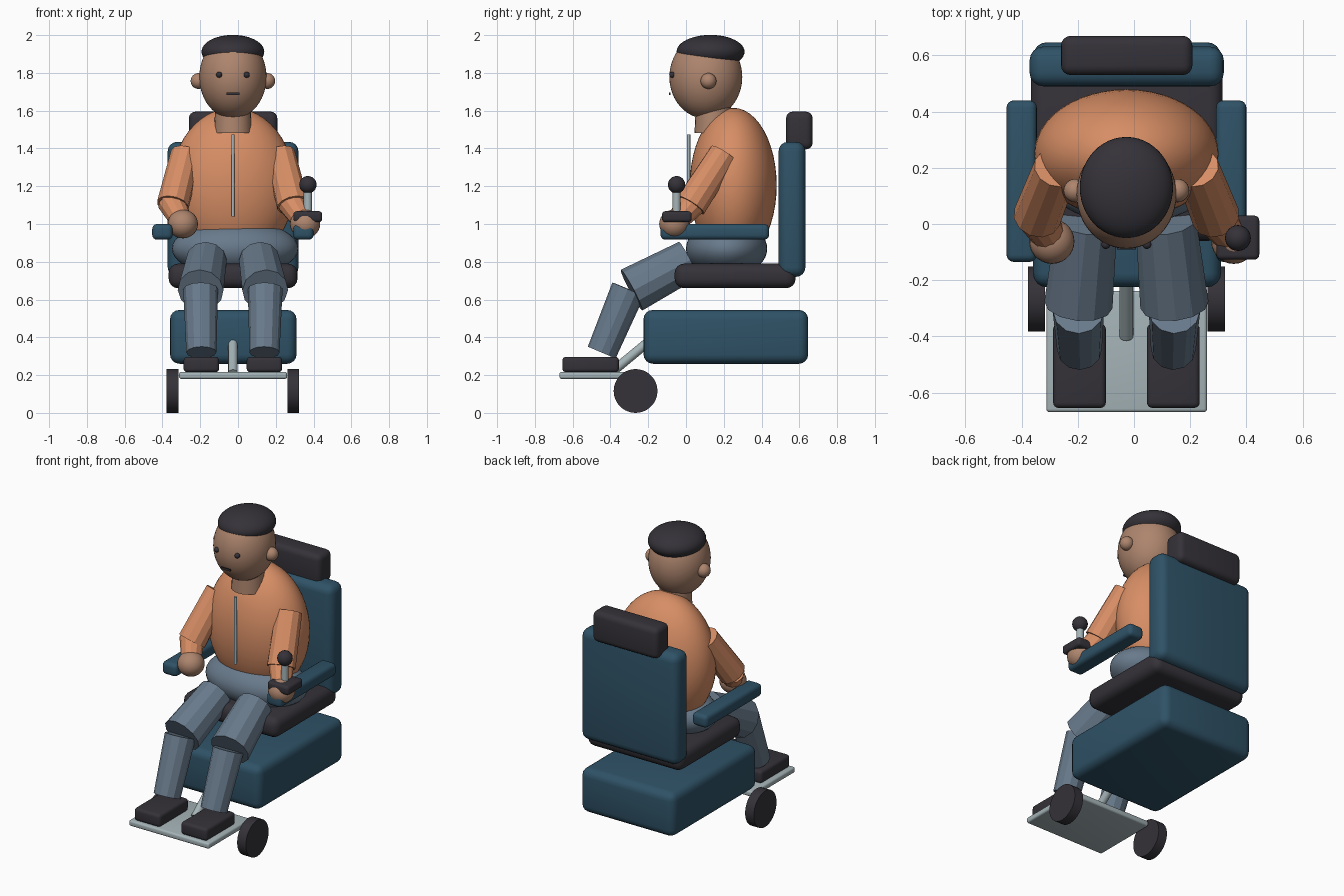
import bpy
import math
from mathutils import Vector

if "Cube" in bpy.data.objects:
    bpy.data.objects.remove(bpy.data.objects["Cube"])

CX = -0.027  # centre line of chair and sitter


def mat(name, r, g, b):
    m = bpy.data.materials.new(name)
    m.diffuse_color = (r, g, b, 1)
    m.use_nodes = True
    m.node_tree.nodes["Principled BSDF"].inputs["Base Color"].default_value = m.diffuse_color
    return m


NAVY = mat("navy_blue", 0.028, 0.085, 0.135)
DARK = mat("charcoal", 0.035, 0.032, 0.04)
METAL = mat("light_metal", 0.38, 0.46, 0.48)
ORANGE = mat("orange_cloth", 0.68, 0.27, 0.13)
SKIN = mat("skin", 0.42, 0.235, 0.155)
CLOTH = mat("blue_grey_cloth", 0.14, 0.195, 0.26)


def finish(name, m, smooth_angle=None):
    o = bpy.context.object
    o.name = name
    o.data.materials.append(m)
    if smooth_angle:
        bpy.ops.object.shade_smooth_by_angle(angle=math.radians(smooth_angle))
    return o


def box(name, m, x, y, z, bevel=0.0):
    """Rounded box from (min, max) ranges."""
    bpy.ops.mesh.primitive_cube_add(
        size=1, location=[(a + b) / 2 for a, b in (x, y, z)])
    o = bpy.context.object
    o.scale = [b - a for a, b in (x, y, z)]
    bpy.ops.object.transform_apply(location=False, rotation=False, scale=True)
    if bevel:
        mod = o.modifiers.new("round", 'BEVEL')
        mod.width = bevel
        mod.segments = 4
        bpy.ops.object.modifier_apply(modifier="round")
    return finish(name, m, 35)


def ball(name, m, centre, radii, seg=40):
    bpy.ops.mesh.primitive_uv_sphere_add(
        segments=seg, ring_count=seg // 2, radius=1, location=centre)
    bpy.context.object.scale = radii
    bpy.ops.object.transform_apply(location=False, rotation=False, scale=True)
    return finish(name, m, 40)


def rod(name, m, a, b, r1, r2=None, sides=12, smooth=None):
    """Tapered cylinder from point a to point b."""
    a, b = Vector(a), Vector(b)
    d = b - a
    bpy.ops.mesh.primitive_cone_add(
        vertices=sides, radius1=r1, radius2=r1 if r2 is None else r2,
        depth=d.length, location=(a + b) / 2)
    bpy.context.object.rotation_euler = d.to_track_quat('Z', 'Y').to_euler()
    return finish(name, m, smooth)


# Chair
box("chair_base", NAVY, (-0.36, 0.31), (-0.225, 0.647), (0.26, 0.545), 0.05)
box("seat_cushion", DARK, (-0.367, 0.315), (-0.06, 0.58), (0.66, 0.79), 0.05)
box("backrest", NAVY, (-0.372, 0.32), (0.49, 0.632), (0.72, 1.435), 0.05)
box("headrest", DARK, (-0.26, 0.208), (0.53, 0.67), (1.395, 1.595), 0.035)

# Foot support
box("footplate", METAL, (-0.312, 0.26), (-0.67, -0.238), (0.18, 0.217), 0.012)
rod("footplate_strut", METAL, (CX, -0.40, 0.21), (CX, -0.14, 0.425), 0.025,
    sides=16, smooth=35)

# Joystick control
JX, JY = 0.37, -0.05
box("joystick_box", DARK, (0.293, 0.446), (-0.127, 0.03), (1.01, 1.068), 0.018)
rod("joystick_stick", METAL, (JX, JY, 1.05), (JX, JY, 1.19), 0.022,
    sides=16, smooth=35)
ball("joystick_knob", DARK, (JX, JY, 1.208), (0.046,) * 3, 24)

# Torso and hips
ball("hips", CLOTH, (CX - 0.003 + 0.015, 0.215, 0.87), (0.335, 0.215, 0.15))
ball("torso", ORANGE, (CX, 0.25, 1.205), (0.328, 0.23, 0.41), 48)
rod("zipper", METAL, (CX, 0.014, 1.04), (CX, 0.014, 1.473), 0.009,
    sides=10, smooth=40)

# Head
rod("neck", SKIN, (CX, 0.145, 1.482), (CX, 0.145, 1.65), 0.1, 0.092, 24, 40)
ball("head", SKIN, (CX, 0.105, 1.778), (0.178, 0.193, 0.22), 48)
ball("hair_cap", DARK, (CX, 0.13, 1.912), (0.166, 0.18, 0.089), 48)
box("mouth", DARK, (CX - 0.034, CX + 0.034), (-0.09, -0.083), (1.684, 1.696))

for s, side in ((-1, "left"), (1, "right")):
    # Chair sides
    ax = CX + s * 0.373
    box("armrest_" + side, NAVY, (ax - 0.054, ax + 0.054), (-0.135, 0.44),
        (0.917, 1.0), 0.026)
    wx = CX + s * 0.32
    rod("wheel_" + side, DARK, (wx - 0.031, -0.267, 0.116),
        (wx + 0.031, -0.267, 0.116), 0.116, sides=36, smooth=35)

    # Face details
    ball("ear_" + side, SKIN, (CX + s * 0.182, 0.119, 1.757), (0.042,) * 3, 24)
    ball("eye_" + side, DARK, (CX + s * 0.073, -0.073, 1.79), (0.016,) * 3, 16)

    # Arms: the right hand rests outward on the control
    shoulder = Vector((CX + s * 0.25, 0.20, 1.37))
    elbow = Vector((CX + s * 0.318, 0.025, 1.10))
    hand = Vector((0.355 if s > 0 else -0.292, -0.062, 1.0))
    rod("upper_arm_" + side, ORANGE, shoulder, elbow, 0.08, 0.086, 12)
    rod("forearm_" + side, ORANGE, elbow.lerp(hand, -0.15),
        elbow.lerp(hand, 0.75), 0.075, 0.06, 12)
    ball("hand_" + side, SKIN, hand, (0.08, 0.08, 0.076), 28)

    # Legs
    hip = (CX + s * 0.14, 0.013, 0.81)
    knee = (CX + s * 0.171, -0.288, 0.65)
    ankle = (CX + s * 0.167, -0.446, 0.32)
    rod("thigh_" + side, CLOTH, hip, knee, 0.108, 0.122, 12)
    rod("shin_" + side, CLOTH, (knee[0], -0.305, 0.655), ankle,
        0.092, 0.08, 12)
    fx = CX + s * 0.167
    box("shoe_" + side, DARK, (fx - 0.094, fx + 0.094), (-0.655, -0.355),
        (0.215, 0.297), 0.02)
